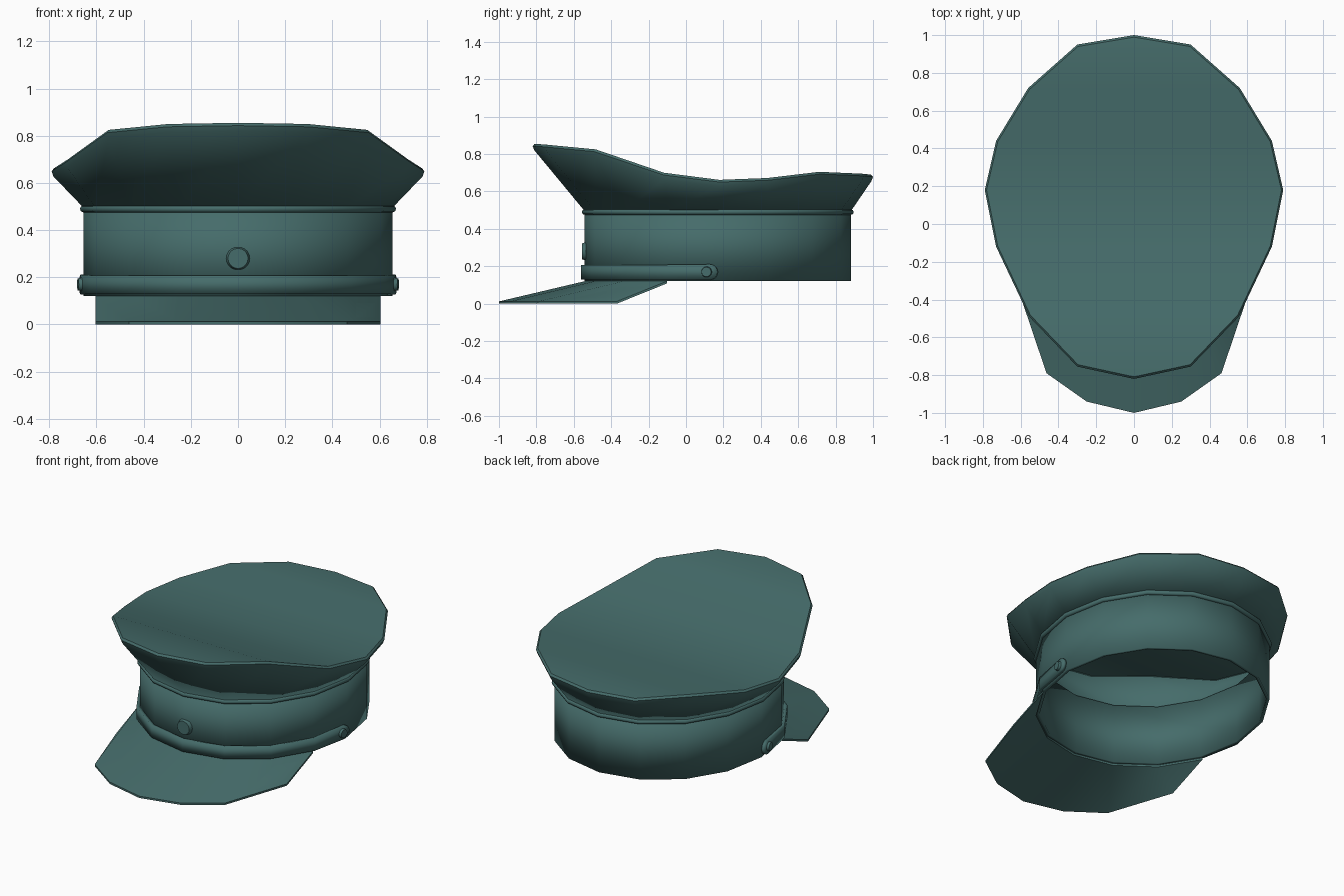
import bpy, bmesh, math
from mathutils import Vector

if "Cube" in bpy.data.objects:
    bpy.data.objects.remove(bpy.data.objects["Cube"])

N = 16
mat = bpy.data.materials.new("dark_teal")
mat.diffuse_color = (0.06, 0.15, 0.145, 1)
mat.use_nodes = True
mat.node_tree.nodes["Principled BSDF"].inputs["Base Color"].default_value = mat.diffuse_color


def band_pt(i, z, off=0.0):
    """Point i of the 16-sided oval head band; 0 is the front, 4 is the +x side."""
    a = 2 * math.pi * i / N - math.pi / 2
    return ((0.655 + off) * math.cos(a), 0.17 + (0.712 + off) * math.sin(a), z)


def finish(name, bm, thick=0.0, angle=32):
    bmesh.ops.recalc_face_normals(bm, faces=bm.faces)
    me = bpy.data.meshes.new(name)
    bm.to_mesh(me)
    bm.free()
    ob = bpy.data.objects.new(name, me)
    bpy.context.collection.objects.link(ob)
    me.materials.append(mat)
    bpy.ops.object.select_all(action='DESELECT')
    ob.select_set(True)
    bpy.context.view_layer.objects.active = ob
    bpy.ops.object.shade_smooth_by_angle(angle=math.radians(angle))
    if thick:
        m = ob.modifiers.new("thickness", 'SOLIDIFY')
        m.thickness = thick
        m.offset = -1
    return ob


def loft(bm, rings, closed=True):
    vs = [[bm.verts.new(p) for p in r] for r in rings]
    n = len(rings[0])
    for a, b in zip(vs, vs[1:]):
        for i in range(n if closed else n - 1):
            j = (i + 1) % n
            bm.faces.new((a[i], a[j], b[j], b[i]))
    return vs


# Head band
bm = bmesh.new()
loft(bm, [[band_pt(i, z) for i in range(N)] for z in (0.12, 0.5)])
finish("head_band", bm, 0.02)

# Crown: flared side, thin rim and saddle-shaped top
half = [(0, -0.82, 0.855), (0.30, -0.755, 0.85), (0.555, -0.49, 0.825),
        (0.73, -0.12, 0.70), (0.79, 0.18, 0.662), (0.73, 0.44, 0.672),
        (0.56, 0.72, 0.705), (0.30, 0.95, 0.695), (0, 1.0, 0.69)]
rim = half + [(-x, y, z) for x, y, z in half[-2:0:-1]]


def rim_ring(s, dz):
    return [(x * s, 0.1 + (y - 0.1) * s, z + dz) for x, y, z in rim]


bm = bmesh.new()
vs = loft(bm, [[band_pt(i, 0.495) for i in range(N)],
               rim_ring(0.99, -0.035), rim_ring(1, -0.012), rim_ring(0.988, 0)])
top = vs[-1]
for i in range(8):
    quad = [top[i], top[i + 1], top[(N - i - 1) % N], top[(N - i) % N]]
    bm.faces.new(list(dict.fromkeys(quad)))
finish("crown", bm, 0.012)

# Piping around the top of the band
bm = bmesh.new()
sec = [(0.015 * math.cos(k * math.pi / 4), 0.015 * math.sin(k * math.pi / 4)) for k in range(8)]
loft(bm, [[band_pt(i % N, 0.49 + dz, dr) for dr, dz in sec] for i in range(N + 1)])
bmesh.ops.remove_doubles(bm, verts=bm.verts, dist=1e-5)
finish("piping", bm, angle=50)

# Visor: inner edge on the band, outer edge lower and pushed forward
reach = [-1.0, -0.94, -0.79, -0.37]
inner, outer = [], []
for i in range(-3, 4):
    p = band_pt(i, 0.12)
    inner.append(p)
    outer.append((p[0], reach[abs(i)], 0.012))
bm = bmesh.new()
low_in = [(x, y, z - 0.012) for x, y, z in inner]
low_out = [(x, y, 0.0) for x, y, z in outer]
vs = loft(bm, [inner, outer, low_out, low_in, inner], closed=False)
for k in (0, -1):
    bm.faces.new([r[k] for r in vs[:4]])
bmesh.ops.remove_doubles(bm, verts=bm.verts, dist=1e-5)
finish("visor", bm)

# Chin strap with rounded ends
a, b = Vector(band_pt(3, 0, 0.02)), Vector(band_pt(4, 0, 0.02))
end = []
for k in range(6):
    t = math.radians(k * 17.5)
    y = 0.125 + 0.042 * math.sin(t)
    p = a.lerp(b, (y - a.y) / (b.y - a.y))
    end.append((p.x, p.y, 0.042 * math.cos(t)))
cols = [band_pt(i, 0.039, 0.02) for i in range(-3, 4)]
cols = [(-x, y, h) for x, y, h in reversed(end)] + cols + end
bm = bmesh.new()
loft(bm, [[(x, y, 0.169 + s * h) for x, y, h in cols] for s in (-1, 1)], closed=False)
finish("chin_strap", bm, 0.019)


def disc(name, loc, r, depth, axis):
    bm = bmesh.new()
    bmesh.ops.create_cone(bm, cap_ends=True, segments=20, radius1=r, radius2=r * 0.85, depth=depth)
    ob = finish(name, bm)
    ob.rotation_euler = Vector(axis).to_track_quat('Z', 'Y').to_euler()
    ob.location = loc
    return ob


# Strap buttons and a plain round front badge
for s, side in ((1, "right"), (-1, "left")):
    disc("strap_button_" + side, (s * 0.668, 0.11, 0.17), 0.03, 0.022, (s, -0.15, 0))
disc("front_badge", (0, -0.545, 0.28), 0.05, 0.022, (0, -1, 0))
